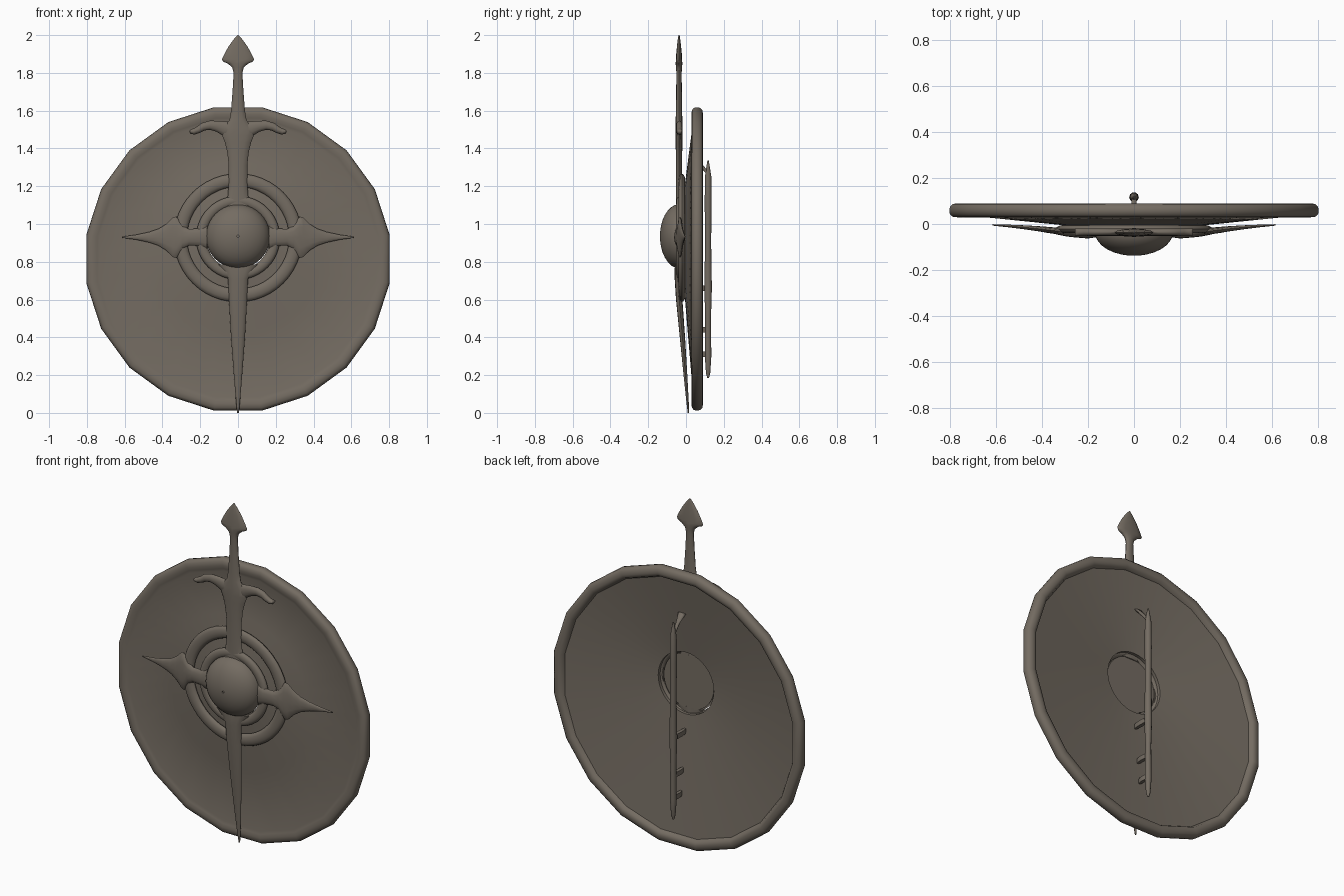
import bpy, bmesh, math
from mathutils import Vector

mat = bpy.data.materials.new("weathered_bronze")
mat.diffuse_color = (0.175, 0.15, 0.122, 1)
BZ = 0.935   # height of the boss centre
SZ = 0.815   # height of the shield centre


def finish(name, loops, closed_path, closed_loop=True, angle=50):
    """Skin a list of equal-length vertex loops into one object."""
    bm = bmesh.new()
    rows = [[bm.verts.new(p) for p in loop] for loop in loops]
    n, m = len(rows), len(rows[0])
    for i in range(n if closed_path else n - 1):
        a, b = rows[i], rows[(i + 1) % n]
        for j in range(m):
            k = (j + 1) % m
            bm.faces.new((a[j], a[k], b[k], b[j]))
    if not closed_path and closed_loop:
        bm.faces.new(rows[0])
        bm.faces.new(rows[-1])
    bmesh.ops.recalc_face_normals(bm, faces=bm.faces)
    me = bpy.data.meshes.new(name)
    bm.to_mesh(me)
    bm.free()
    me.materials.append(mat)
    ob = bpy.data.objects.new(name, me)
    bpy.context.collection.objects.link(ob)
    bpy.ops.object.select_all(action='DESELECT')
    ob.select_set(True)
    bpy.context.view_layer.objects.active = ob
    bpy.ops.object.shade_smooth_by_angle(angle=math.radians(angle))
    return ob


def sweep(name, pts, closed=False, sides=12, mirror=False):
    """Elliptical section along a path; pts = (x, y, z, half width, half depth)."""
    loops, n = [], len(pts)
    for i, (x, y, z, w, t) in enumerate(pts):
        a = pts[(i - 1) % n] if closed else pts[max(i - 1, 0)]
        b = pts[(i + 1) % n] if closed else pts[min(i + 1, n - 1)]
        d = Vector((b[0] - a[0], 0, b[2] - a[2])).normalized()
        side = Vector((d.z, 0, -d.x))
        loops.append([Vector((x, y, z)) + side * w * math.cos(q) + Vector((0, t * math.sin(q), 0))
                      for q in (math.tau * k / sides for k in range(sides))])
    ob = finish(name, loops, closed)
    if mirror:
        ob.modifiers.new("mirror", 'MIRROR')
    return ob


# Shield board with rolled rim: 20-sided outside, round hole, slightly conical
profile = [(0.18, -0.018), (0.45, 0.009), (0.74, 0.038), (0.755, 0.033), (0.775, 0.029),
           (0.797, 0.031), (0.81, 0.042), (0.813, 0.058), (0.81, 0.075), (0.797, 0.087),
           (0.775, 0.09), (0.757, 0.085), (0.747, 0.066), (0.45, 0.03), (0.18, 0.0)]
loops = []
for r, y in profile:
    f = min(1, (r - 0.18) / 0.56)
    cz = BZ + (SZ - BZ) * f
    loop = []
    for k in range(40):
        a = math.radians(9 * k)
        flat = 1 - f * (1 - math.cos(math.radians(9))) if k % 2 == 0 else 1
        loop.append((r * flat * math.cos(a), y, cz + r * flat * math.sin(a)))
    loops.append(loop)
finish("shield_board", loops, True)

# Hollow domed boss
dome = [(0.17 * math.cos(a), -0.035 - 0.103 * math.sin(a))
        for a in (math.radians(d) for d in (0, 12, 24, 36, 48, 60, 72, 82, 88))]
shell = dome + [(r * 0.95, y + 0.008) for r, y in reversed(dome)]
finish("boss", [[(r * math.cos(q), y, BZ + r * math.sin(q))
                 for q in (math.tau * k / 40 for k in range(40))] for r, y in shell], False)


# Rings around the boss
def ring(name, r, y, w, t):
    sweep(name, [(r * math.cos(a), y, BZ - 0.008 + r * math.sin(a), w, t)
                 for a in (math.tau * k / 48 for k in range(48))], closed=True)


ring("outer_ring", 0.305, -0.022, 0.035, 0.018)
ring("boss_collar", 0.195, -0.036, 0.027, 0.017)

# Side spikes
sweep("side_spikes", [(x, y, BZ - 0.005, w, t) for x, y, w, t in (
    (0.165, -0.042, 0.065, 0.016), (0.20, -0.045, 0.046, 0.018), (0.26, -0.04, 0.044, 0.018),
    (0.295, -0.036, 0.06, 0.018), (0.325, -0.032, 0.11, 0.016), (0.345, -0.029, 0.105, 0.014),
    (0.38, -0.025, 0.07, 0.013), (0.42, -0.02, 0.045, 0.011), (0.47, -0.015, 0.028, 0.009),
    (0.54, -0.009, 0.013, 0.006), (0.615, -0.004, 0.003, 0.003))], mirror=True)

# Sword: pommel, grip and upper blade
sweep("sword_hilt", [(0, -0.037, z, w, t) for z, w, t in (
    (2.0, 0.003, 0.003), (1.975, 0.025, 0.007), (1.94, 0.05, 0.011), (1.90, 0.072, 0.015),
    (1.872, 0.085, 0.016), (1.86, 0.08, 0.017), (1.85, 0.055, 0.018), (1.83, 0.031, 0.016),
    (1.80, 0.023, 0.014), (1.70, 0.029, 0.015), (1.60, 0.037, 0.016), (1.55, 0.045, 0.018),
    (1.51, 0.085, 0.019), (1.47, 0.085, 0.019), (1.43, 0.069, 0.018), (1.38, 0.057, 0.017),
    (1.31, 0.049, 0.016), (1.20, 0.05, 0.016), (1.14, 0.055, 0.016), (1.09, 0.085, 0.016))])

# Lower blade, leaning back to the foot of the shield
sweep("sword_blade", [(0, y, z, w, t) for z, y, w, t in (
    (0.785, -0.042, 0.115, 0.016), (0.75, -0.043, 0.075, 0.018), (0.71, -0.042, 0.053, 0.018),
    (0.60, -0.036, 0.048, 0.017), (0.40, -0.019, 0.037, 0.014), (0.20, -0.003, 0.022, 0.01),
    (0.05, 0.009, 0.01, 0.006), (0.0, 0.013, 0.004, 0.004))])

# Curved crossguard
sweep("crossguard", [(x, -0.035, z, w, 0.016) for x, z, w in (
    (0.02, 1.495, 0.045), (0.07, 1.505, 0.038), (0.11, 1.518, 0.029), (0.15, 1.523, 0.024),
    (0.185, 1.515, 0.021), (0.21, 1.499, 0.018), (0.235, 1.489, 0.016), (0.25, 1.49, 0.012),
    (0.256, 1.492, 0.004))], mirror=True)

# Handle rod on the back with its supports
sweep("back_handle", [(0, 0.117, z, r, r) for z, r in (
    (0.185, 0.005), (0.21, 0.012), (0.30, 0.018), (0.50, 0.016), (0.66, 0.021), (0.90, 0.017),
    (1.10, 0.019), (1.25, 0.018), (1.30, 0.01), (1.335, 0.004))], sides=10)
for i, (zr, zb, yb) in enumerate(((1.27, 1.36, 0.035), (0.66, 0.64, 0.0),
                                  (0.44, 0.41, 0.025), (0.31, 0.30, 0.04))):
    sweep(f"handle_support_{i + 1}", [(0, 0.115, zr, 0.011, 0.012),
                                      (0, (0.115 + yb) / 2, (zr + zb) / 2, 0.011, 0.012),
                                      (0, yb, zb, 0.025, 0.012)] if abs(zr - zb) > 0.05 else
          [(0, (0.118 + yb) / 2, zr + s * 0.014, 0.011, (0.118 - yb) / 2) for s in (-1, 1)], sides=10)
